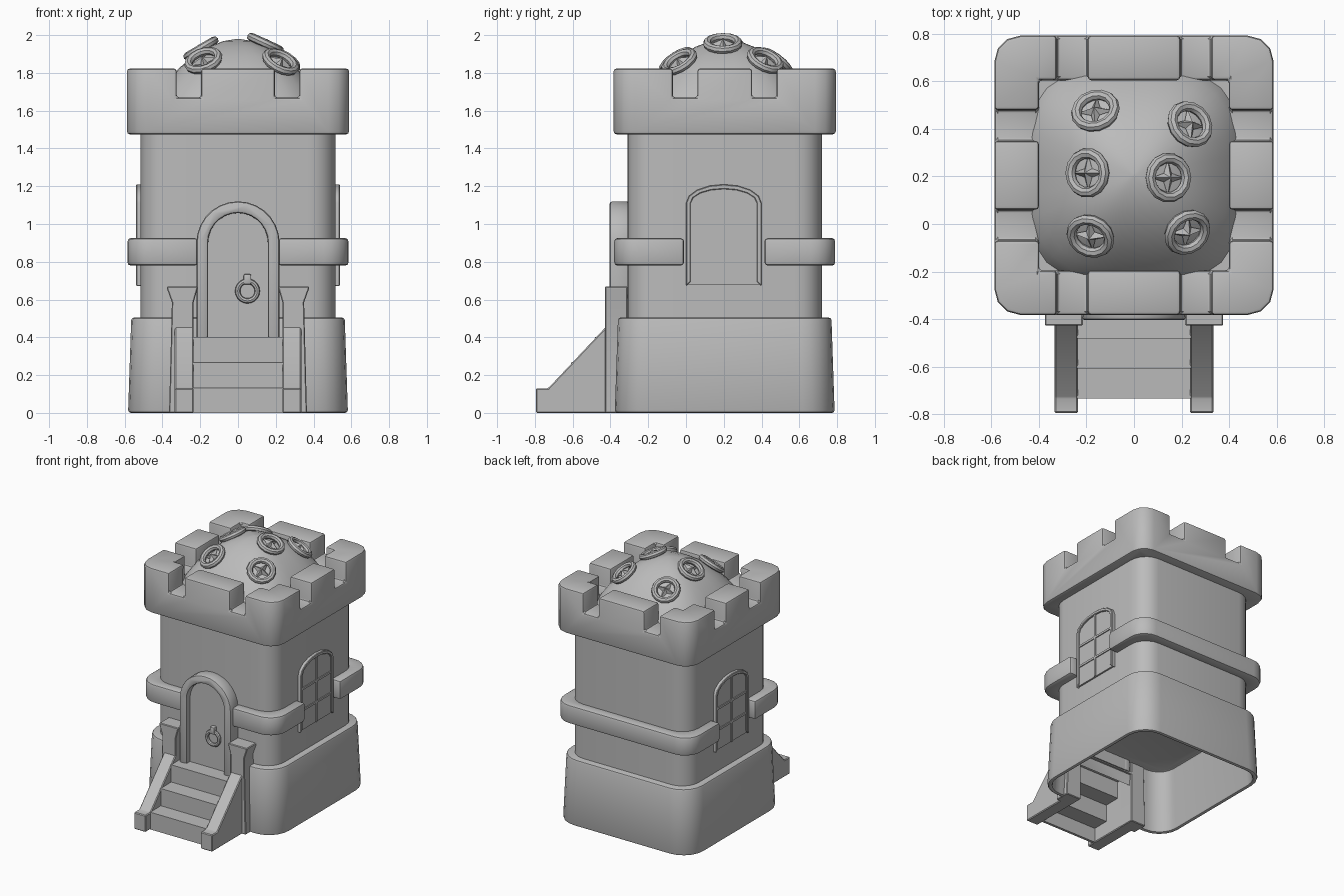
import bpy, bmesh, math
from mathutils import Vector

if "Cube" in bpy.data.objects:
    bpy.data.objects.remove(bpy.data.objects["Cube"])

CY = 0.205  # tower centre in y
STONE = bpy.data.materials.new("grey_stone")
STONE.use_nodes = True
STONE.diffuse_color = (0.5, 0.5, 0.5, 1)
STONE.node_tree.nodes["Principled BSDF"].inputs["Base Color"].default_value = (0.5, 0.5, 0.5, 1)


def activate(obj):
    bpy.ops.object.select_all(action='DESELECT')
    obj.select_set(True)
    bpy.context.view_layer.objects.active = obj


def make(name, bm):
    bmesh.ops.recalc_face_normals(bm, faces=bm.faces)
    mesh = bpy.data.meshes.new(name)
    bm.to_mesh(mesh)
    bm.free()
    obj = bpy.data.objects.new(name, mesh)
    bpy.context.collection.objects.link(obj)
    mesh.materials.append(STONE)
    return obj


def finish(obj, bevel=0.0, segments=2):
    activate(obj)
    if bevel:
        mod = obj.modifiers.new("bevel", 'BEVEL')
        mod.width, mod.segments = bevel, segments
        mod.limit_method, mod.angle_limit = 'ANGLE', math.radians(40)
        bpy.ops.object.modifier_apply(modifier=mod.name)
    bpy.ops.object.shade_smooth_by_angle(angle=math.radians(32))
    return obj


def loft(name, rings, closed=False):
    """Skin a list of equal-length point rings."""
    bm = bmesh.new()
    loops = [[bm.verts.new(p) for p in ring] for ring in rings]
    pairs = list(zip(loops, loops[1:]))
    if closed:
        pairs.append((loops[-1], loops[0]))
    for a, b in pairs:
        for i in range(len(a)):
            j = (i + 1) % len(a)
            bm.faces.new((a[i], a[j], b[j], b[i]))
    if not closed:
        bm.faces.new(loops[0])
        bm.faces.new(loops[-1])
    return make(name, bm)


def rounded_square(z, half, radius, steps=5):
    pts = []
    for k, (sx, sy) in enumerate(((1, 1), (-1, 1), (-1, -1), (1, -1))):
        for i in range(steps + 1):
            a = math.pi / 2 * (k + i / steps)
            pts.append((sx * (half - radius) + radius * math.cos(a),
                        CY + sy * (half - radius) + radius * math.sin(a), z))
    return pts


def prism(name, outline, axis, a, b):
    """Extrude a (u, z) outline along x or y."""
    def place(t):
        return [(t, u, z) if axis == 'x' else (u, t, z) for u, z in outline]
    return loft(name, [place(a), place(b)])


def box(name, x, y, z):
    return prism(name, [(x[0], z[0]), (x[1], z[0]), (x[1], z[1]), (x[0], z[1])], 'y', *y)


def cut(obj, *cutters):
    activate(obj)
    for c in cutters:
        c.hide_render = True
        mod = obj.modifiers.new("cut", 'BOOLEAN')
        mod.operation, mod.object = 'DIFFERENCE', c
        bpy.ops.object.modifier_apply(modifier=mod.name)
        bpy.data.objects.remove(c)


# Plinth: open underneath, with a gap for the stairs
base = loft("base", [rounded_square(*r) for r in (
    (0.48, 0.525, 0.14), (0, 0.55, 0.15), (0, 0.582, 0.17), (0.505, 0.565, 0.17))])
cut(base, box("cutter", (-0.25, 0.25), (-1, -0.33), (-1, 1)))
finish(base, 0.015)

# Tower wall
finish(loft("tower_wall", [rounded_square(z, 0.515, 0.14) for z in (0.49, 1.62)]))

# Stone band, broken at the door and the windows
band = loft("band", [rounded_square(*r) for r in (
    (0.78, 0.49, 0.1), (0.78, 0.585, 0.13), (0.925, 0.585, 0.13), (0.925, 0.49, 0.1))], True)
cut(band, box("cutter", (-0.21, 0.21), (-1, 0), (0, 2)),
    box("cutter", (-1, 1), (-0.01, 0.415), (0, 2)))
finish(band, 0.018)

# Battlements
crown = loft("battlements", [rounded_square(z, 0.588, 0.11, 3) for z in (1.475, 1.823)])
cut(crown, box("cutter", (-0.4, 0.4), (CY - 0.4, CY + 0.4), (1, 2)))
for s in (-1, 1):
    c, d = s * 0.26, CY + s * 0.21
    cut(crown, box("cutter", (c - 0.065, c + 0.065), (-2, 2), (1.67, 2)),
        box("cutter", (-2, 2), (d - 0.065, d + 0.065), (1.67, 2)))
finish(crown, 0.015)

# Domed roof with a squarish plan
P, R = 3, 0.47


def dome_z(x, y):
    r = (abs(x) ** P + abs(y) ** P) ** (1 / P)
    return 1.6 + 0.38 * max(0, 1 - (r / R) ** 1.8) ** 0.8


def dome_ring(r, n=32):
    pts = []
    for i in range(n):
        c, s = math.cos(math.tau * i / n), math.sin(math.tau * i / n)
        k = r / (abs(c) ** P + abs(s) ** P) ** (1 / P)
        pts.append((k * c, CY + k * s, dome_z(k * c, k * s)))
    return pts


finish(loft("domed_roof", [dome_ring(R * i / 12) for i in (12, 11.6, 11, 10, 8, 6, 4, 2, 0.2)]))

# Round star rosettes lying on the dome
for x, y in ((-0.16, 0.47), (0.23, 0.415), (-0.19, 0.215),
             (0.14, 0.195), (-0.18, -0.045), (0.22, -0.03)):
    v, e = y - CY, 0.04
    normal = Vector((dome_z(x - e, v) - dome_z(x + e, v),
                     dome_z(x, v - e) - dome_z(x, v + e), 2 * e)).normalized()
    spot = Vector((x, y, dome_z(x, v))) + normal * 0.012
    turn = Vector((0, 0, 1)).rotation_difference(normal)
    bpy.ops.mesh.primitive_torus_add(major_segments=14, minor_segments=8,
                                     major_radius=0.083, minor_radius=0.022)
    ring = bpy.context.object
    ring.name = "rosette_ring"
    ring.data.materials.append(STONE)
    bm = bmesh.new()
    tip = bm.verts.new((0, 0, 0.025))
    points = []
    for i in range(8):
        r = 0.026 if i % 2 else 0.075
        points.append(bm.verts.new((r * math.cos(i * math.pi / 4), r * math.sin(i * math.pi / 4), -0.008)))
    for i in range(8):
        bm.faces.new((tip, points[i], points[(i + 1) % 8]))
    bm.faces.new(points[::-1])
    star = make("rosette_star", bm)
    for part in (ring, star):
        part.location = spot
        part.rotation_mode = 'QUATERNION'
        part.rotation_quaternion = turn
    finish(ring)


# Door, arched frame and knocker
def arch(w, bottom=0.39, spring=0.9, n=14):
    curve = [(w * math.cos(math.pi * i / n), spring + w * math.sin(math.pi * i / n)) for i in range(n + 1)]
    return [(w, bottom)] + curve + [(-w, bottom)]


finish(prism("door", arch(0.17), 'y', -0.36, -0.3))
finish(prism("door_frame", arch(0.22) + arch(0.158)[::-1], 'y', -0.405, -0.3), 0.015)
bpy.ops.mesh.primitive_torus_add(major_segments=20, minor_segments=8, major_radius=0.052, minor_radius=0.014,
                                 location=(0.05, -0.375, 0.645), rotation=(math.pi / 2, 0, 0))
bpy.context.object.name = "knocker_ring"
bpy.context.object.data.materials.append(STONE)
finish(bpy.context.object)
finish(box("knocker_hinge", (0.03, 0.07), (-0.392, -0.35), (0.68, 0.735)), 0.008)

# Stairs as a thin folded strip
steps, under = [], []
for i in range(3):
    y, z = -0.735 + 0.127 * i, 0.135 * i
    top = z + 0.133
    steps += [(y, z), (y, top)]
    under += [(y + 0.02, max(0, z - 0.02)), (y + 0.02, top - 0.02)]
strip = steps + [(-0.31, top), (-0.31, top - 0.02)] + under[::-1]
finish(prism("stairs", strip, 'x', -0.24, 0.24))

rail = [(-0.795, 0), (-0.795, 0.13), (-0.73, 0.13), (-0.415, 0.465), (-0.415, 0)]
post = [(0.235, 0), (0.365, 0), (0.35, 0.585), (0.375, 0.655), (0.375, 0.67),
        (0.215, 0.67), (0.215, 0.655), (0.235, 0.585)]


def window(inset, n=8):
    w, zs = 0.2 - inset, 1.11
    top = [(0.2 + w * math.cos(math.pi * i / n), zs + (0.1 - inset) * math.sin(math.pi * i / n))
           for i in range(n + 1)]
    return [(0.2 + w, 0.67 + inset)] + top + [(0.2 - w, 0.67 + inset)]


for s, side in ((1, "left"), (-1, "right")):
    # Stair rails and posts
    finish(prism(side + "_stair_rail", rail, 'x', s * 0.235, s * 0.335), 0.006, 1)
    finish(prism(side + "_stair_post", [(s * u, z) for u, z in post], 'y', -0.428, -0.31), 0.005, 1)
    # Arched window with glazing bars
    finish(prism(side + "_window_pane", window(0.01), 'x', s * 0.49, s * 0.528))
    rim = window(0) + window(0.025)[::-1]
    finish(prism(side + "_window_frame", rim, 'x', s * 0.49, s * 0.54), 0.004, 1)
    xs = sorted((s * 0.5, s * 0.535))
    finish(box(side + "_window_mullion", xs, (0.192, 0.208), (0.68, 1.19)))
    for z in (0.835, 1.0):
        finish(box(side + "_window_bar", xs, (0.015, 0.385), (z - 0.008, z + 0.008)))
